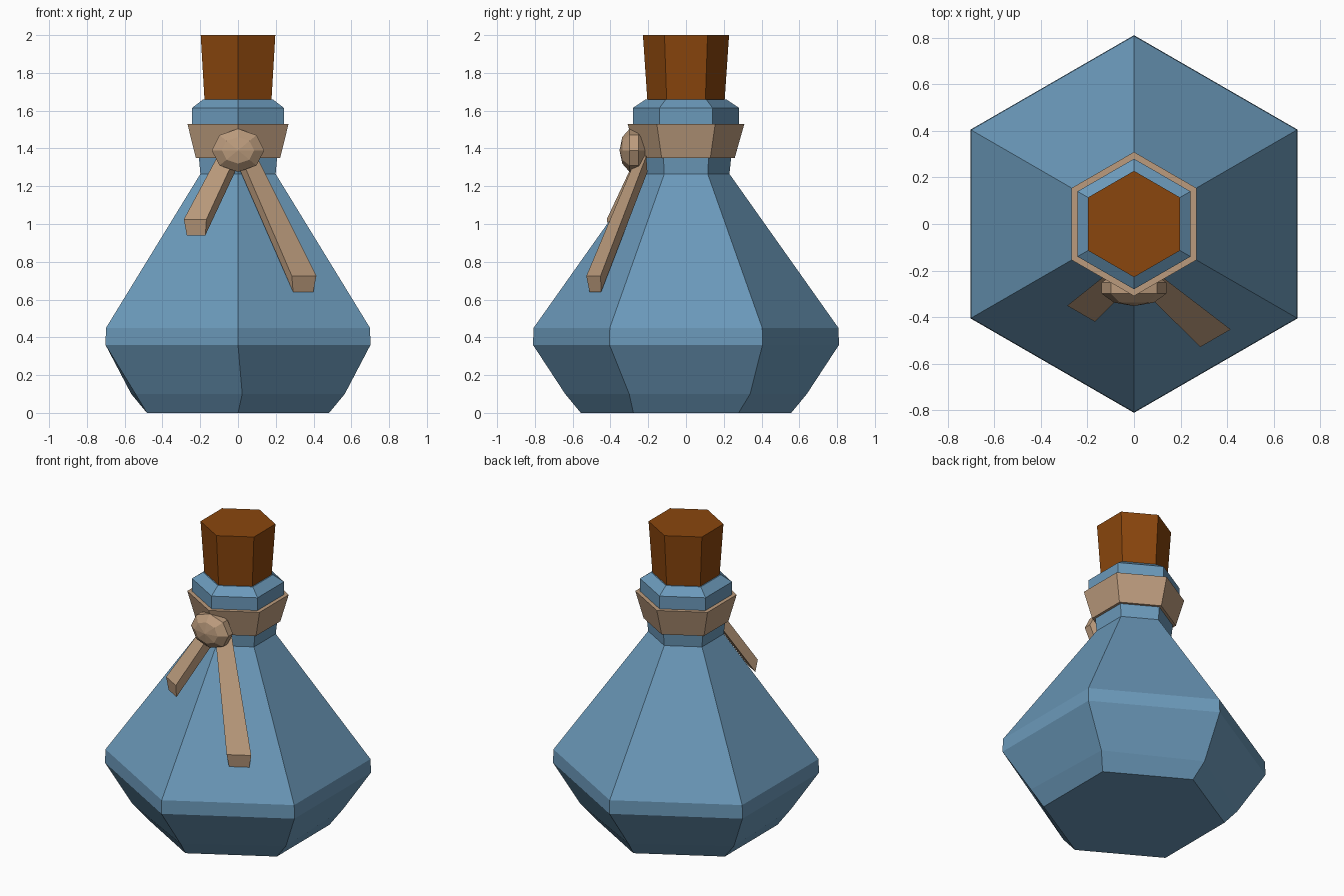
import bpy, bmesh
from math import cos, sin, radians
from mathutils import Vector

cube = bpy.data.objects.get("Cube")
if cube:
    bpy.data.objects.remove(cube, do_unlink=True)


def material(name, rgb):
    m = bpy.data.materials.new(name)
    m.use_nodes = True
    m.diffuse_color = (*rgb, 1)
    bsdf = next(n for n in m.node_tree.nodes if n.type == "BSDF_PRINCIPLED")
    bsdf.inputs["Base Color"].default_value = (*rgb, 1)
    return m


GLASS = material("blue glass", (0.147, 0.319, 0.491))
CORK = material("brown cork", (0.254, 0.061, 0.004))
CLOTH = material("tan cloth", (0.5, 0.33, 0.205))


def finish(name, bm, mat):
    bmesh.ops.recalc_face_normals(bm, faces=bm.faces)
    mesh = bpy.data.meshes.new(name)
    bm.to_mesh(mesh)
    bm.free()
    mesh.materials.append(mat)
    ob = bpy.data.objects.new(name, mesh)
    bpy.context.collection.objects.link(ob)
    return ob


def hex_lathe(name, profile, mat):
    """Six-sided turned solid from (radius, height, twist in degrees) rings."""
    bm = bmesh.new()
    rings = []
    for r, z, twist in profile:
        angles = [radians(60 * i - 90 + twist) for i in range(6)]
        rings.append([bm.verts.new((r * cos(a), r * sin(a), z)) for a in angles])
    for low, high in zip(rings, rings[1:]):
        for i in range(6):
            j = (i + 1) % 6
            bm.faces.new((low[i], low[j], high[j], high[i]))
    bm.faces.new(rings[0])
    bm.faces.new(rings[-1])
    return finish(name, bm, mat)


def strap(name, side, start, end, widths):
    """Flat ribbon along a glass facet; side is +1 for left, -1 for right."""
    bm = bmesh.new()
    across = Vector((0.866, 0.5 * side, 0))
    inward = Vector((-0.005 * side, 0.01, -0.085))
    rings = []
    for point, width in zip((start, end), widths):
        p = Vector(point)
        outer, inner = across * width / 2, across * width * 0.41
        corners = (p - outer, p + outer, p + inward + inner, p + inward - inner)
        rings.append([bm.verts.new(c) for c in corners])
    for i in range(4):
        j = (i + 1) % 4
        bm.faces.new((rings[0][i], rings[0][j], rings[1][j], rings[1][i]))
    for ring in rings:
        bm.faces.new(ring)
    return finish(name, bm, mat=CLOTH)


# Glass body, neck and rim
hex_lathe("bottle", [(0.557, 0, 0), (0.64, 0.1, 2), (0.81, 0.36, 0), (0.807, 0.45, 0),
                     (0.23, 1.265, 0), (0.24, 1.36, 0), (0.25, 1.5, 0),
                     (0.28, 1.53, 0), (0.28, 1.615, 0), (0.213, 1.66, 0)], GLASS)

# Stopper
hex_lathe("stopper", [(0.2, 1.6, 0), (0.205, 1.66, 0), (0.228, 2, 0)], CORK)

# Cloth band around the neck
hex_lathe("neck_band", [(0.258, 1.35, 0), (0.309, 1.53, 0)], CLOTH)

# Hanging ribbon ends
strap("left_strap", 1, (0.055, -0.235, 1.36), (0.35, -0.49, 0.725), (0.1, 0.15))
strap("right_strap", -1, (-0.06, -0.235, 1.36), (-0.227, -0.385, 1.025), (0.11, 0.138))

# Faceted knot
bm = bmesh.new()
bmesh.ops.create_uvsphere(bm, u_segments=8, v_segments=5, radius=1)
for v in bm.verts:
    x, y, z = v.co
    v.co = (x * 0.146, -0.275 - z * 0.077, 1.39 + y * 0.12)
finish("knot", bm, CLOTH)
